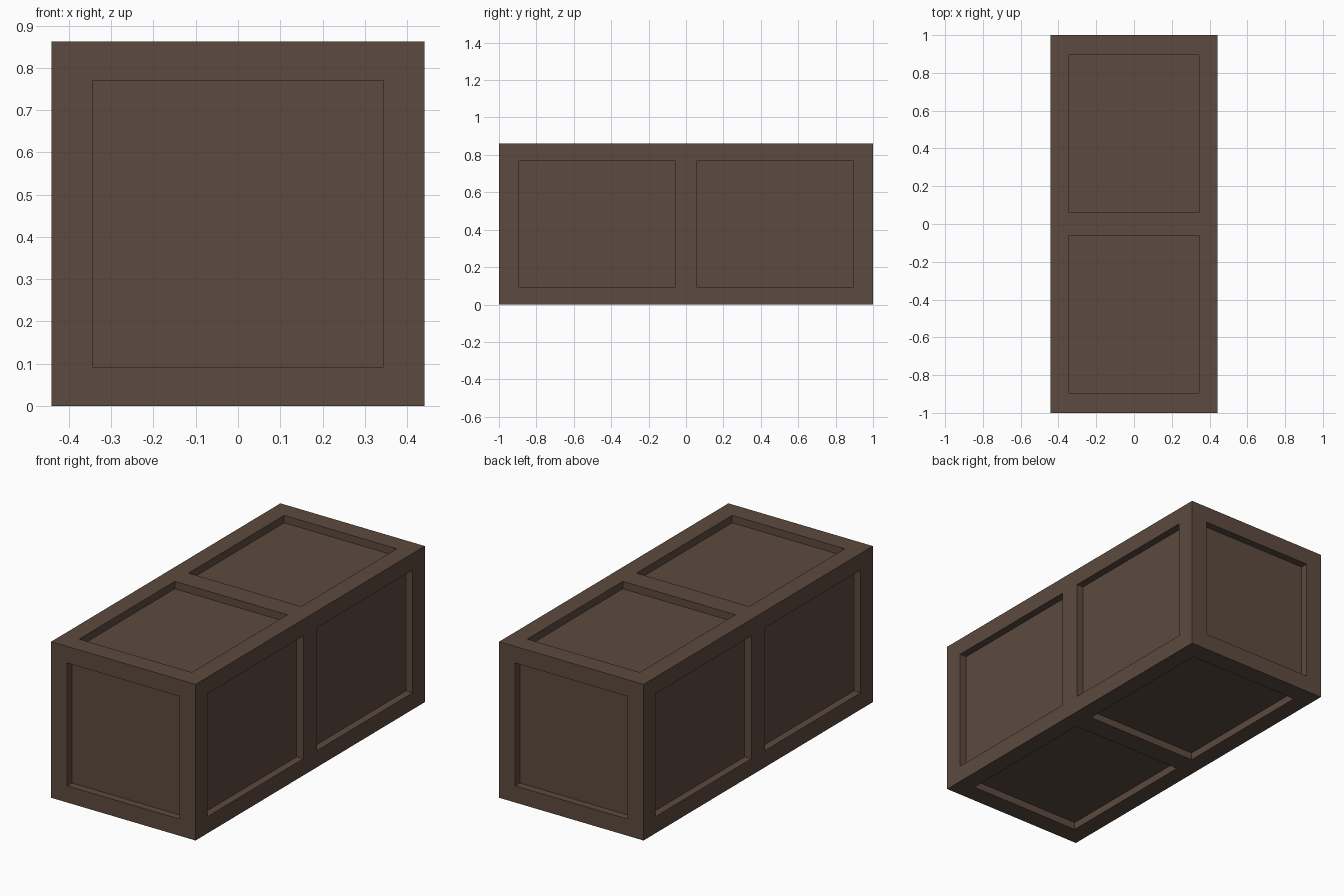
import bpy, bmesh
from mathutils import Vector

if "Cube" in bpy.data.objects:
    bpy.data.objects.remove(bpy.data.objects["Cube"])

HX, HY, H = 0.441, 1.0, 0.862      # half width, half length, height
MX, MY, MID, MZ = 0.097, 0.106, 0.06, 0.092   # frame widths, MID = half the centre post
DEPTH = 0.041                       # panel recess

mat = bpy.data.materials.new("dark brown")
mat.diffuse_color = (0.107, 0.069, 0.050, 1)
mat.use_nodes = True
mat.node_tree.nodes["Principled BSDF"].inputs["Base Color"].default_value = mat.diffuse_color

bm = bmesh.new()


def panel(axis, pos, sign, a, b, ina, inb):
    """Framed recessed panel: a, b are outer ranges, ina, inb the opening."""
    def ring(ra, rb, p):
        out = []
        for u, v in ((ra[0], rb[0]), (ra[1], rb[0]), (ra[1], rb[1]), (ra[0], rb[1])):
            c = [u, v]
            c.insert(axis, p)
            out.append(bm.verts.new(Vector(c)))
        return out
    outer = ring(a, b, pos)
    inner = ring(ina, inb, pos)
    floor = ring(ina, inb, pos - sign * DEPTH)
    for lo, hi in ((outer, inner), (inner, floor)):
        for i in range(4):
            j = (i + 1) % 4
            bm.faces.new((lo[i], lo[j], hi[j], hi[i]))
    bm.faces.new(floor)


x_out, x_in = (-HX, HX), (-HX + MX, HX - MX)
z_out, z_in = (0, H), (MZ, H - MZ)
halves = (((-HY, 0), (-HY + MY, -MID)), ((0, HY), (MID, HY - MY)))

# Front and back: one panel each
for s in (-1, 1):
    panel(1, s * HY, s, x_out, z_out, x_in, z_in)
# Sides, top and bottom: two panels each
for y_out, y_in in halves:
    for s in (-1, 1):
        panel(0, s * HX, s, y_out, z_out, y_in, z_in)
    panel(2, H, 1, x_out, y_out, x_in, y_in)
    panel(2, 0, -1, x_out, y_out, x_in, y_in)

# Weld the sides into one closed body
bmesh.ops.remove_doubles(bm, verts=bm.verts[:], dist=1e-5)
# Ends take the middle of no edge, so every seam matches exactly
bmesh.ops.recalc_face_normals(bm, faces=bm.faces[:])

mesh = bpy.data.meshes.new("panelled_crate")
bm.to_mesh(mesh)
bm.free()
mesh.materials.append(mat)
bpy.context.collection.objects.link(bpy.data.objects.new("panelled_crate", mesh))
